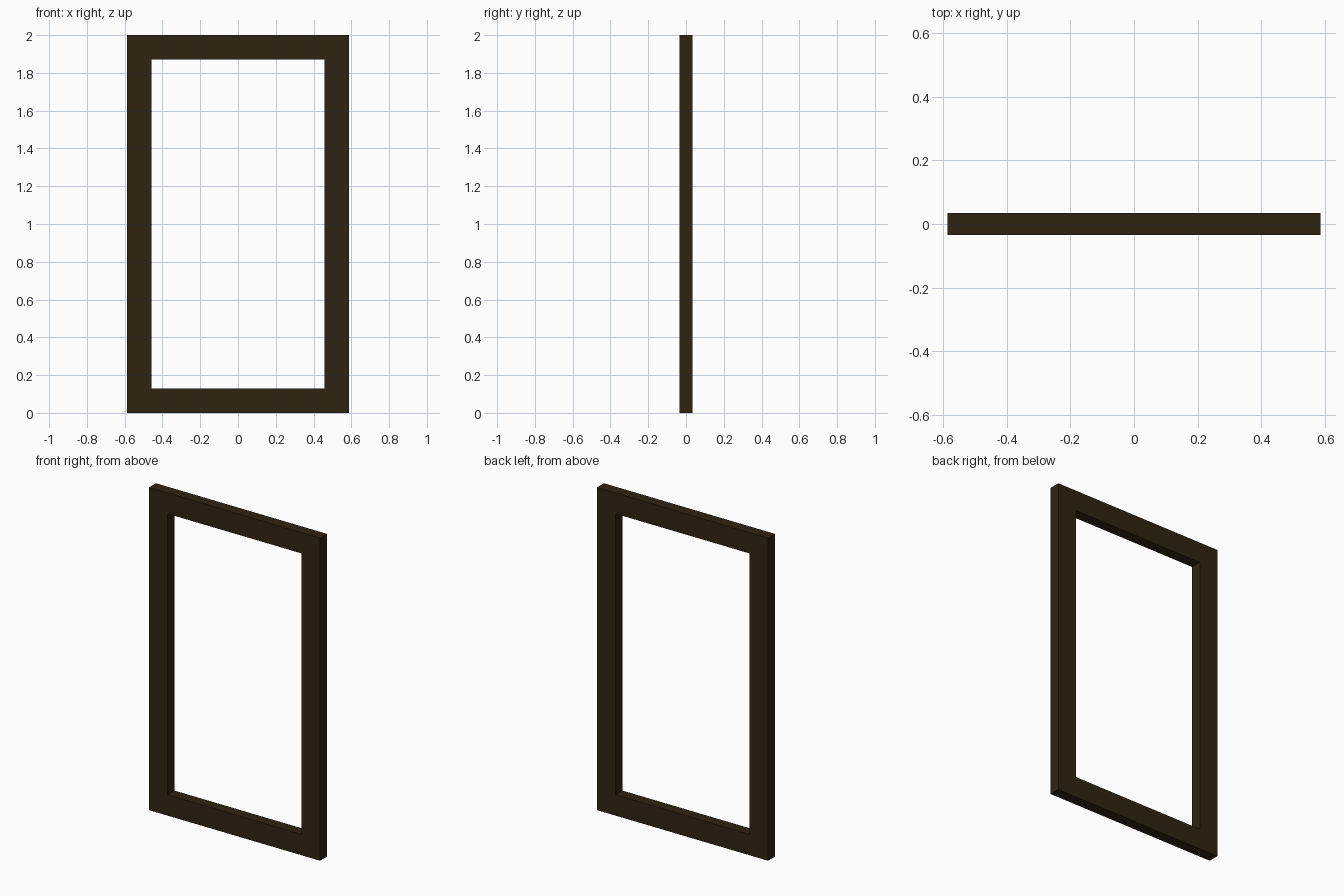
import bpy, bmesh

if "Cube" in bpy.data.objects:
    bpy.data.objects.remove(bpy.data.objects["Cube"])

# Overall sizes
HALF_W, HEIGHT, HALF_D, BORDER = 0.587, 2.0, 0.034, 0.129

wood = bpy.data.materials.new("dark brown wood")
wood.diffuse_color = (0.030, 0.0175, 0.006, 1.0)
wood.use_nodes = True
wood.node_tree.nodes["Principled BSDF"].inputs["Base Color"].default_value = wood.diffuse_color


def rect(bm, inset, y):
    """Rectangular loop of verts in the xz plane, inset from the outer edge."""
    x, lo, hi = HALF_W - inset, inset, HEIGHT - inset
    return [bm.verts.new((px, y, pz)) for px, pz in ((-x, lo), (x, lo), (x, hi), (-x, hi))]


# Picture-style frame: four loops bridged into a closed rectangular ring
bm = bmesh.new()
loops = [rect(bm, 0, -HALF_D), rect(bm, BORDER, -HALF_D),
         rect(bm, BORDER, HALF_D), rect(bm, 0, HALF_D)]
for i in range(4):
    a, b = loops[i], loops[(i + 1) % 4]
    for j in range(4):
        k = (j + 1) % 4
        bm.faces.new((a[j], a[k], b[k], b[j]))
bmesh.ops.recalc_face_normals(bm, faces=bm.faces)

mesh = bpy.data.meshes.new("frame")
bm.to_mesh(mesh)
bm.free()
mesh.materials.append(wood)
frame = bpy.data.objects.new("frame", mesh)
bpy.context.collection.objects.link(frame)
